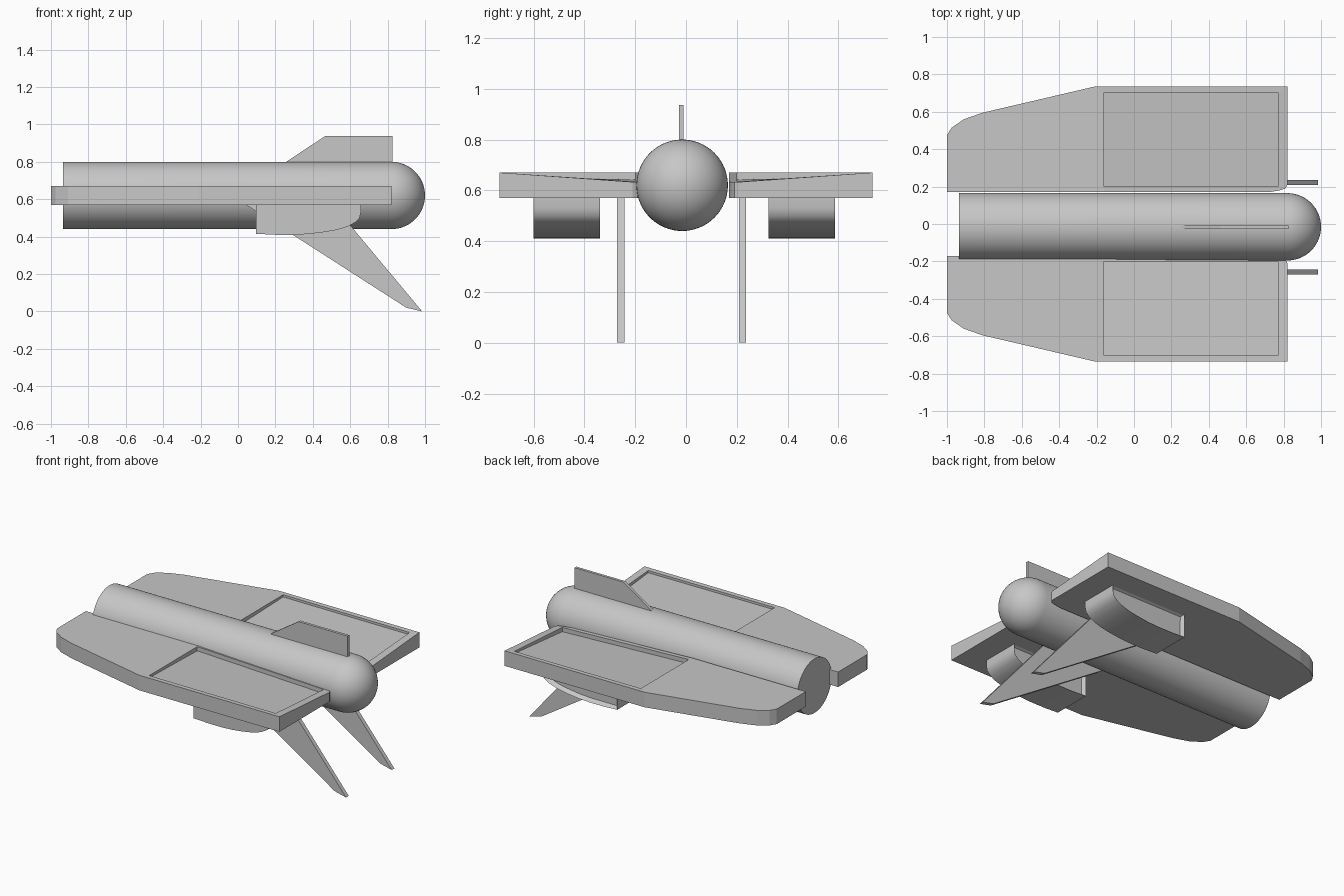
import bpy, bmesh, math
from mathutils import Matrix, Vector

if "Cube" in bpy.data.objects:
    bpy.data.objects.remove(bpy.data.objects["Cube"])

grey = bpy.data.materials.new("hull grey")
grey.diffuse_color = (0.57, 0.57, 0.57, 1)
grey.use_nodes = True
grey.node_tree.nodes["Principled BSDF"].inputs["Base Color"].default_value = grey.diffuse_color


def finish(name, bm, smooth=False):
    bmesh.ops.recalc_face_normals(bm, faces=bm.faces[:])
    me = bpy.data.meshes.new(name)
    bm.to_mesh(me)
    bm.free()
    me.materials.append(grey)
    ob = bpy.data.objects.new(name, me)
    bpy.context.collection.objects.link(ob)
    if smooth:
        bpy.context.view_layer.objects.active = ob
        ob.select_set(True)
        bpy.ops.object.shade_smooth_by_angle(angle=math.radians(35))
        ob.select_set(False)
    return ob


def slab(profile, y0, y1):
    """Extrude an (x, z) profile from y0 to y1; returns the mesh and its y1 face."""
    bm = bmesh.new()
    a = [bm.verts.new((x, y0, z)) for x, z in profile]
    b = [bm.verts.new((x, y1, z)) for x, z in profile]
    bm.faces.new(a)
    cap = bm.faces.new(b)
    n = len(a)
    for i in range(n):
        j = (i + 1) % n
        bm.faces.new((a[i], a[j], b[j], b[i]))
    bmesh.ops.recalc_face_normals(bm, faces=bm.faces[:])
    return bm, cap


# Fuselage: lathed tube with a flat tail and a round nose
R, CY, CZ = 0.18, -0.015, 0.62
prof = [(-0.935, 0), (-0.935, R)]
prof += [(0.82 + R * math.sin(t), R * math.cos(t))
         for t in [math.pi / 2 * i / 14 for i in range(15)]]
bm = bmesh.new()
vs = [bm.verts.new((x, CY, CZ + r)) for x, r in prof]
es = [bm.edges.new(p) for p in zip(vs, vs[1:])]
bmesh.ops.spin(bm, geom=vs + es, cent=(0, CY, CZ), axis=(1, 0, 0),
               angle=2 * math.pi, steps=64)
bmesh.ops.remove_doubles(bm, verts=bm.verts[:], dist=0.0005)
finish("fuselage", bm, True)

# Wings: thick plates with a shallow sunken panel, top dipping at the inner nose corner
BOTTOM, TOP = 0.57, 0.67
FORE = [(-1, 0.17), (-1, 0.475), (-0.975, 0.515), (-0.91, 0.56), (-0.81, 0.595), (-0.21, 0.735)]
AFT = [(0.82, 0.735), (0.82, 0.21), (0.81, 0.19), (0.78, 0.18), (0.72, 0.17), (-0.16, 0.17)]
PANEL = [(-0.16, 0.2), (-0.16, 0.703), (0.77, 0.703), (0.77, 0.2)]


def top_z(x, y):
    u = max(0, (x + 0.16) / 0.98)
    return TOP - 0.04 * u * (0.735 - y) / 0.565


def wing(name, side):
    bm = bmesh.new()
    outline = FORE + AFT
    top = [bm.verts.new((x, side * y, top_z(x, y))) for x, y in outline]
    low = [bm.verts.new((x, side * y, BOTTOM)) for x, y in outline]
    rim = [bm.verts.new((x, side * y, top_z(x, y))) for x, y in PANEL]
    floor = [bm.verts.new((x, side * y, top_z(x, y) - (0.028 if y < 0.4 else 0.015)))
             for x, y in PANEL]
    a, b, c, d = rim
    bm.faces.new(top[:6] + [b, a, top[11]])
    bm.faces.new((top[5], top[6], c, b))
    bm.faces.new((top[6], top[7], d, c))
    bm.faces.new(top[7:] + [a, d])
    bm.faces.new(floor)
    bm.faces.new(low)
    for hi, lo in ((top, low), (rim, floor)):
        n = len(hi)
        for i in range(n):
            j = (i + 1) % n
            bm.faces.new((hi[i], hi[j], lo[j], lo[i]))
    finish(name, bm)


wing("wing_left", -1)
wing("wing_right", 1)

# Engine pods below the wings, each with a sunken panel on one side
POD = [(0.095, 0.575), (0.095, 0.415), (0.2, 0.41), (0.3, 0.41), (0.38, 0.414),
       (0.46, 0.424), (0.53, 0.436), (0.59, 0.455), (0.63, 0.478),
       (0.65, 0.5), (0.657, 0.53), (0.657, 0.575)]
for name, y in (("pod_left", -0.47), ("pod_right", 0.456)):
    bm, cap = slab(POD, y - 0.131, y + 0.131)
    bmesh.ops.inset_region(bm, faces=[cap], thickness=0.018)
    bmesh.ops.translate(bm, verts=cap.verts[:], vec=(0, -0.025, 0))
    finish(name, bm, True)

# Swept lower fins
FIN = [(0.035, 0.575), (0.9, 0.02), (0.985, 0.0), (0.605, 0.455), (0.505, 0.575)]
for name, y in (("lower_fin_left", -0.257), ("lower_fin_right", 0.222)):
    finish(name, slab(FIN, y - 0.014, y + 0.014)[0])

# Upright fin on top of the fuselage
TAIL = [(0.24, 0.78), (0.25, 0.795), (0.465, 0.937), (0.825, 0.937), (0.825, 0.78)]
finish("upper_fin", slab(TAIL, -0.027, -0.009)[0])
